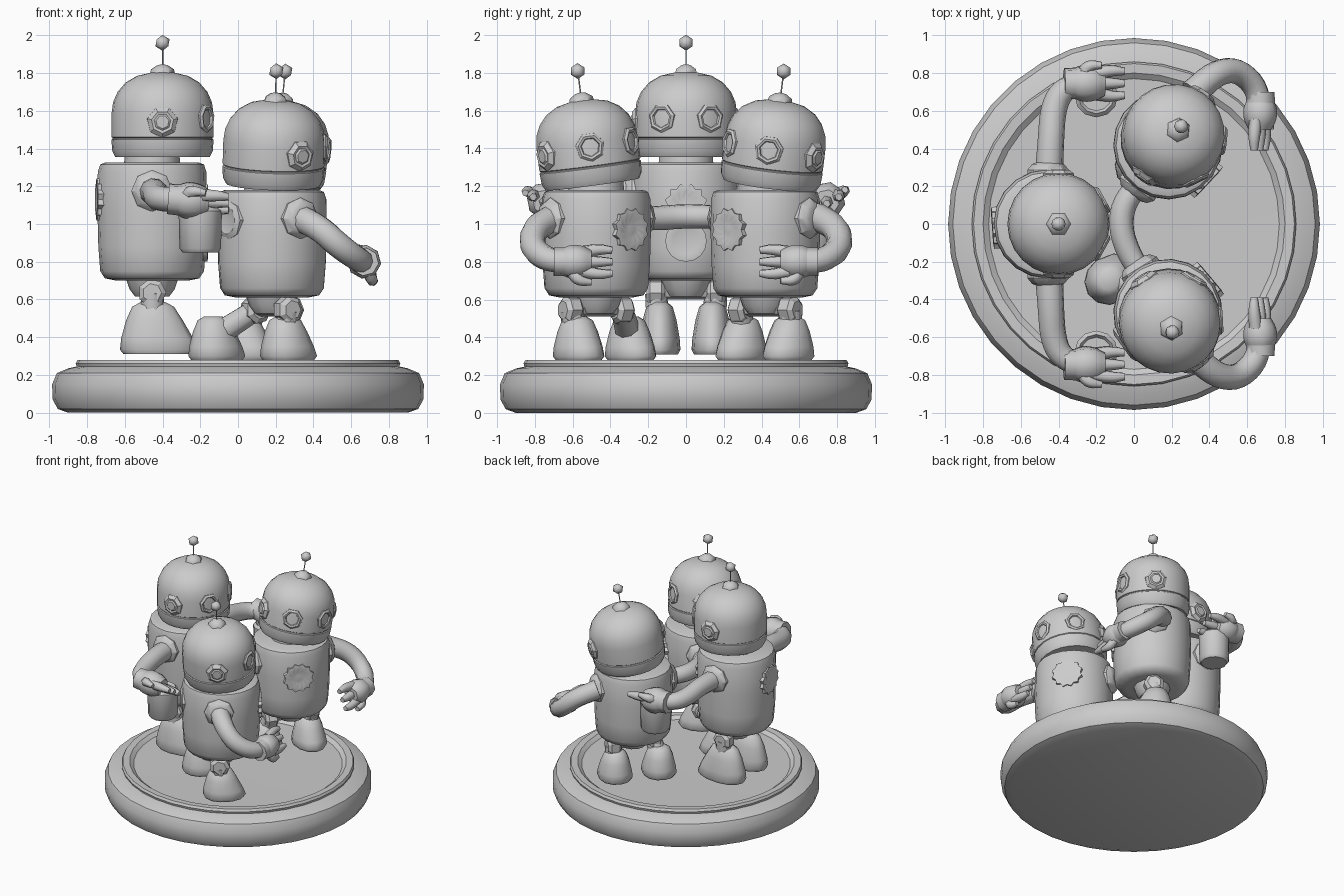
import bpy, bmesh, math
from mathutils import Vector, Matrix

if "Cube" in bpy.data.objects:
    bpy.data.objects.remove(bpy.data.objects["Cube"])

grey = bpy.data.materials.new("light_grey")
grey.diffuse_color = (0.6, 0.6, 0.6, 1)
grey.use_nodes = True
grey.node_tree.nodes["Principled BSDF"].inputs["Base Color"].default_value = grey.diffuse_color


def finish(name, bm, matrix=Matrix(), angle=40):
    bmesh.ops.recalc_face_normals(bm, faces=bm.faces)
    me = bpy.data.meshes.new(name)
    bm.to_mesh(me)
    bm.free()
    ob = bpy.data.objects.new(name, me)
    bpy.context.collection.objects.link(ob)
    me.materials.append(grey)
    ob.matrix_world = matrix
    bpy.ops.object.select_all(action='DESELECT')
    ob.select_set(True)
    bpy.context.view_layer.objects.active = ob
    bpy.ops.object.shade_smooth_by_angle(angle=math.radians(angle))
    return ob


def skin(bm, rings):
    n = len(rings[0])
    for lo, hi in zip(rings, rings[1:]):
        for i in range(n):
            j = (i + 1) % n
            bm.faces.new((lo[i], lo[j], hi[j], hi[i]))
    bm.faces.new(rings[0])
    bm.faces.new(rings[-1])


def lathe(name, profile, n, matrix=Matrix(), angle=40, shape=None):
    """Spin (radius, z) points about z; shape(i) scales the radius per side."""
    bm = bmesh.new()
    rings = []
    for r, z in profile:
        ring = []
        for i in range(n):
            a = 2 * math.pi * i / n
            k = shape(i) if shape else 1
            ring.append(bm.verts.new((r * k * math.cos(a), r * k * math.sin(a), z)))
        rings.append(ring)
    skin(bm, rings)
    return finish(name, bm, matrix, angle)


def tube(name, points, radii, n=10):
    """Sweep a round section along a smoothed path."""
    pts = [Vector(p) for p in points]
    rad = list(radii)
    for _ in range(2 if len(pts) > 2 else 0):
        np, nr = [pts[0]], [rad[0]]
        for i in range(len(pts) - 1):
            for t in (0.25, 0.75):
                np.append(pts[i].lerp(pts[i + 1], t))
                nr.append(rad[i] * (1 - t) + rad[i + 1] * t)
        pts, rad = np + [pts[-1]], nr + [rad[-1]]
    bm = bmesh.new()
    rings = []
    for i, p in enumerate(pts):
        d = (pts[min(i + 1, len(pts) - 1)] - pts[max(i - 1, 0)]).normalized()
        u = d.cross(Vector((0.13, 0.21, 1))).normalized()
        v = d.cross(u)
        rings.append([bm.verts.new(p + rad[i] * (u * math.cos(a) + v * math.sin(a)))
                      for a in (2 * math.pi * k / n for k in range(n))])
    skin(bm, rings)
    return finish(name, bm, angle=60)


def ball(name, loc, r):
    bm = bmesh.new()
    bmesh.ops.create_icosphere(bm, subdivisions=1, radius=r)
    return finish(name, bm, Matrix.Translation(loc), 50)


def outward(az, radius, z):
    """Frame on a round body whose local z points outwards."""
    return (Matrix.Rotation(math.radians(az), 4, 'Z') @ Matrix.Translation((radius, 0, z))
            @ Matrix.Rotation(math.pi / 2, 4, 'Y'))


def hand(wrist, direction, spread, k=1.0):
    w, d, s = Vector(wrist), Vector(direction).normalized(), Vector(spread).normalized()
    tube("cuff", [w - d * 0.04, w + d * 0.03], [0.075 * k, 0.078 * k], 8)
    tube("palm", [w, w + d * 0.05 * k, w + d * 0.11 * k, w + d * 0.16 * k],
         [0.07 * k, 0.092 * k, 0.088 * k, 0.06 * k], 8)
    for f in (-1, 0, 1):
        a = w + d * 0.11 * k + s * 0.055 * f * k
        tube("finger", [a, a + d * 0.09 + s * 0.018 * f, a + d * 0.16 + s * 0.012 * f],
             [0.036, 0.032, 0.02], 6)
    n = d.cross(s)
    a = w + d * 0.06 + s * 0.06
    tube("thumb", [a, a + s * 0.05 + d * 0.03, a + s * 0.055 + d * 0.1 + n * 0.01],
         [0.035, 0.032, 0.018], 6)


def robot(centre, face, base, head_z, head_shift, tilt, gears, feet, foot_z, foot_scale):
    cx, cy = centre
    turn = Matrix.Translation((cx, cy, 0)) @ Matrix.Rotation(math.radians(face), 4, 'Z')
    top = head_z - 0.03
    h = top - base
    # body and neck
    lathe("body", [(0.19, 0), (0.25, 0.012), (0.275, 0.05), (0.285, 0.18), (0.29, h * .6),
                   (0.288, h - 0.05), (0.275, h - 0.01), (0.25, h)], 20,
          turn @ Matrix.Translation((0, 0, base)), 50)
    lathe("neck", [(0.15, -0.02), (0.14, 0.1)], 14, turn @ Matrix.Translation((0, 0, top)))
    # head, leaning a little
    lean = Matrix.Rotation(tilt[1], 4, 'X') @ Matrix.Rotation(tilt[0], 4, 'Y')
    hm = (Matrix.Translation((cx + head_shift[0], cy + head_shift[1], head_z)) @ lean
          @ Matrix.Rotation(math.radians(face), 4, 'Z'))
    lathe("head", [(0.2, 0.005), (0.25, 0), (0.266, 0.03), (0.271, 0.092), (0.264, 0.096),
                   (0.264, 0.101), (0.27, 0.105), (0.27, 0.23), (0.262, 0.29), (0.238, 0.345),
                   (0.195, 0.395), (0.135, 0.43), (0.06, 0.447), (0.02, 0.45)], 24, hm, 50)
    lathe("antenna_cap", [(0.07, 0.43), (0.06, 0.465), (0.03, 0.485), (0.01, 0.49)], 6, hm)
    lathe("antenna_rod", [(0.004, 0.48), (0.004, 0.58)], 5, hm)
    ball("antenna_ball", hm @ Vector((0, 0, 0.605)), 0.042)
    # eyes: dished rings, ears: domed discs
    for s in (-1, 1):
        lathe("eye", [(0.08, -0.03), (0.078, 0.015), (0.065, 0.026), (0.052, 0.022),
                      (0.045, 0.008), (0.015, 0.012)], 7, hm @ outward(29 * s, 0.253, 0.205), 30)
        lathe("ear", [(0.086, -0.03), (0.083, 0.012), (0.06, 0.032), (0.045, 0.028),
                      (0.035, 0.036)], 7, hm @ outward(90 * s, 0.255, 0.185), 30)
        lathe("shoulder", [(0.11, -0.03), (0.11, 0.015), (0.085, 0.045), (0.06, 0.055)], 8,
              turn @ outward(90 * s, 0.272, head_z - 0.18), 30)
    # toothed badges
    for az, z in gears:
        lathe("gear_badge", [(0.115, -0.03), (0.115, 0.018), (0.085, 0.022), (0.05, 0.012),
                             (0.02, 0.015)], 24, turn @ outward(az, 0.276, z), 30,
              lambda i: 1 if i % 2 else 0.86)
    # hips, legs and feet
    hip = base - 0.045
    lathe("pelvis", [(0.09, -0.04), (0.12, 0.0), (0.14, 0.06)], 12,
          turn @ Matrix.Translation((0, 0, hip)))
    bar = turn @ Matrix.Translation((0, 0, hip - 0.01)) @ Matrix.Rotation(math.pi / 2, 4, 'X')
    lathe("hip_bar", [(0.045, -0.2), (0.045, 0.2)], 8, bar)
    for s, (fx, fy) in zip((-1, 1), feet):
        joint = turn @ Vector((0, 0.16 * s, hip - 0.02))
        lathe("hip_joint", [(0.05, -0.05), (0.075, -0.03), (0.075, 0.03), (0.05, 0.05)], 7,
              Matrix.Translation(joint) @ Matrix.Rotation(math.radians(face), 4, 'Z')
              @ Matrix.Rotation(math.pi / 2, 4, 'X'), 30)
        tube("leg", [joint, (fx, fy, foot_z + 0.12)], [0.06, 0.07], 8)
        fm = (Matrix.Translation((fx, fy, foot_z)) @ Matrix.Rotation(math.radians(face), 4, 'Z')
              @ Matrix.Diagonal((*foot_scale, 1)))
        ob = lathe("foot", [(0.12, 0), (0.135, 0.02), (0.13, 0.07), (0.11, 0.15),
                            (0.085, 0.21), (0.05, 0.23)], 12, fm, 50)
        # stretch the toe forwards near the ground
        for v in ob.data.vertices:
            if v.co.x > 0:
                v.co.x *= 1 + 0.4 * max(0, 1 - v.co.z / 0.2)


# round stand with a low lip and a shallow floor
lathe("stand", [(0.90, 0), (0.955, 0.02), (0.982, 0.07), (0.985, 0.15), (0.96, 0.21),
                (0.90, 0.235), (0.855, 0.245), (0.86, 0.262), (0.85, 0.28), (0.80, 0.278),
                (0.77, 0.255), (0.1, 0.25)], 36, Matrix(), 35)

# three robots
robot((-0.455, 0), 0, 0.70, 1.355, (0.055, 0), (0, 0), [(0, 1.1), (184, 1.13)],
      [(-0.45, -0.14), (-0.45, 0.14)], 0.31, (1.3, 0.82, 1.2))
robot((0.18, -0.475), 32, 0.61, 1.21, (0.005, -0.02), (0.03, 0.13), [(8, 0.97)],
      [(0.25, -0.575), (-0.13, -0.3)], 0.28, (1.0, 0.95, 1))
robot((0.18, 0.42), -35, 0.61, 1.21, (0.01, 0.025), (0.1, -0.12), [(-8, 0.97)],
      [(0.03, 0.3), (0.25, 0.55)], 0.28, (1.0, 0.95, 1))

# outer arms, mirrored front to back
for s in (-1, 1):
    tube("rear_arm", [(-0.45, 0.27 * s, 1.17), (-0.44, 0.45 * s, 1.17), (-0.43, 0.60 * s, 1.14),
                      (-0.39, 0.70 * s, 1.13), (-0.30, 0.745 * s, 1.13)],
         [0.075, 0.07, 0.07, 0.065, 0.06])
    hand((-0.33, 0.745 * s, 1.13), (1, 0, -0.08), (0, s, 0.55), 1.1)
    lathe("cup", [(0.095, 0.85), (0.11, 0.87), (0.115, 1.07), (0.095, 1.09), (0.08, 1.07)], 12,
          Matrix.Translation((-0.2, 0.68 * s, 0)))
    tube("front_arm", [(0.31, 0.69 * s, 1.04), (0.43, 0.80 * s, 0.98), (0.54, 0.82 * s, 0.88),
                       (0.64, 0.74 * s, 0.81), (0.67, 0.62 * s, 0.8)],
         [0.075, 0.07, 0.068, 0.065, 0.06])
    hand((0.67, 0.66 * s, 0.8), (-0.02, -s, 0.0), (0.45, 0, -1))

# linked arm between the two front robots
tube("linked_arm", [(0.03, 0.22, 1.03), (-0.06, 0.1, 1.04), (-0.07, -0.03, 1.04),
                    (-0.03, -0.15, 1.03), (0.03, -0.25, 1.03)],
     [0.06, 0.065, 0.065, 0.065, 0.06])
# round plate on the back of the near robot
lathe("back_plate", [(0.11, -0.03), (0.105, 0.015), (0.075, 0.028), (0.05, 0.022)], 8,
      Matrix.Translation((0.18, -0.475, 0)) @ outward(216, 0.27, 1.02), 30)
# crescent pocket on the rear robot
lathe("pocket", [(0.11, -0.02), (0.11, 0.013), (0.09, 0.016), (0.07, 0.01)], 16,
      Matrix.Translation((-0.455, 0, 0)) @ outward(0, 0.28, 0.91), 30)
